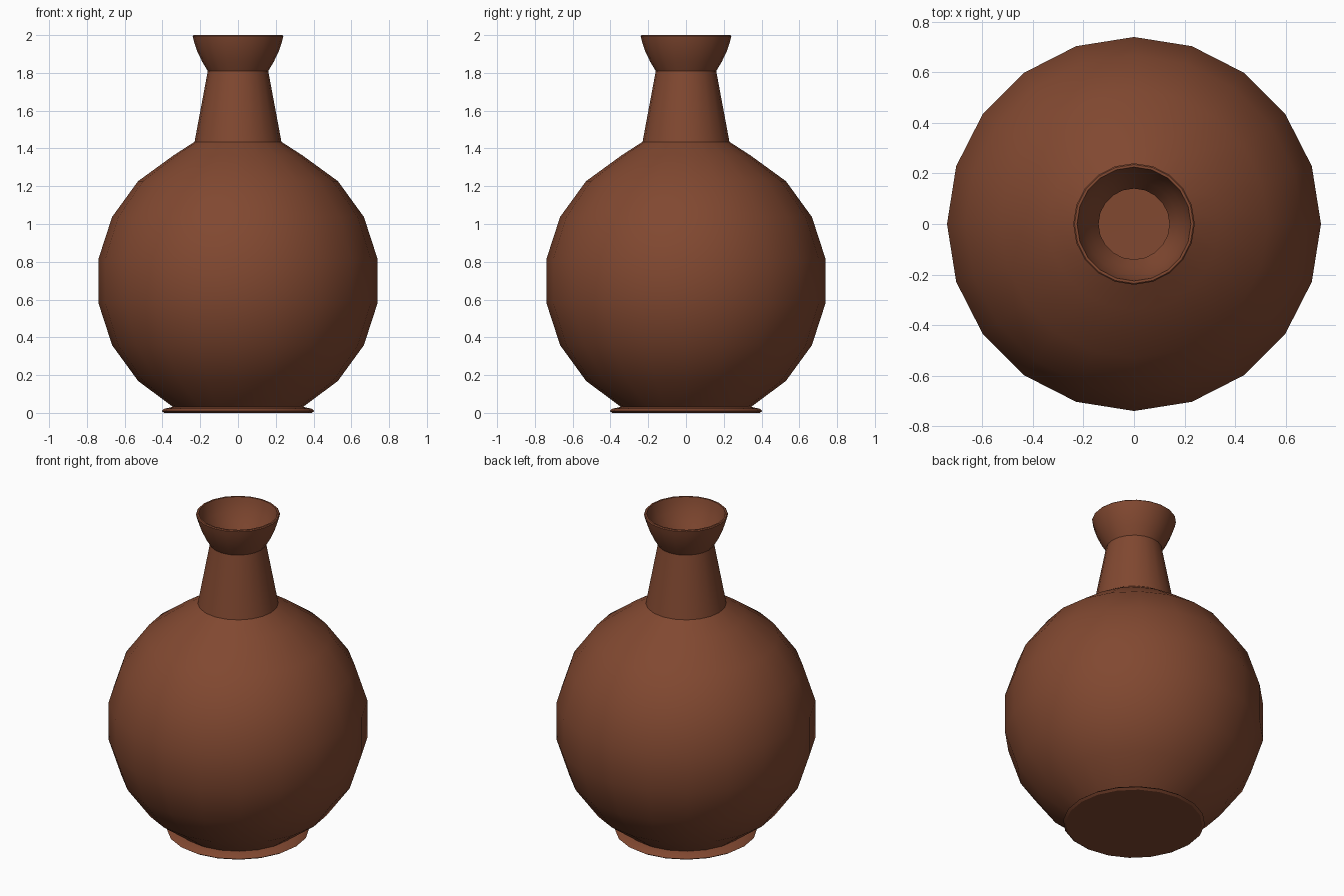
import bpy, bmesh
from math import sin, cos, pi, radians

if "Cube" in bpy.data.objects:
    bpy.data.objects.remove(bpy.data.objects["Cube"])

SIDES = 20
CENTRE, RADIUS, WALL = 0.698, 0.748, 0.02


def ball(radius, first, last):
    """Profile points along the round body, 18 degrees apart."""
    step = 18 if last > first else -18
    return [(radius * cos(radians(a)), CENTRE + radius * sin(radians(a)))
            for a in range(first, last + step, step)]


def lathe(name, profile, material):
    bm = bmesh.new()
    rings = []
    for r, z in profile:
        if r == 0:
            rings.append([bm.verts.new((0, 0, z))] * SIDES)
        else:
            rings.append([bm.verts.new((r * cos(2 * pi * i / SIDES),
                                        r * sin(2 * pi * i / SIDES), z))
                          for i in range(SIDES)])
    for low, high in zip(rings, rings[1:]):
        for i in range(SIDES):
            j = (i + 1) % SIDES
            loop = list(dict.fromkeys((low[i], low[j], high[j], high[i])))
            bm.faces.new(loop)
    bmesh.ops.recalc_face_normals(bm, faces=bm.faces)
    mesh = bpy.data.meshes.new(name)
    bm.to_mesh(mesh)
    bm.free()
    mesh.materials.append(material)
    obj = bpy.data.objects.new(name, mesh)
    bpy.context.collection.objects.link(obj)
    bpy.ops.object.select_all(action='DESELECT')
    obj.select_set(True)
    bpy.context.view_layer.objects.active = obj
    bpy.ops.object.shade_smooth_by_angle(angle=radians(30))
    return obj


clay = bpy.data.materials.new("brown_clay")
clay.diffuse_color = (0.22, 0.065, 0.03, 1)
clay.use_nodes = True
clay.node_tree.nodes["Principled BSDF"].inputs["Base Color"].default_value = clay.diffuse_color

# Foot, round body, neck and flared mouth on the outside
foot = [(0, 0), (0.39, 0), (0.405, 0.01), (0.39, 0.022), (0.345, 0.032)]
neck = [(0.23, 1.435), (0.16, 1.81)]
mouth = [(0.19, 1.86), (0.216, 1.915), (0.233, 1.965), (0.24, 1.995), (0.235, 2.0)]
outside = foot + ball(RADIUS, -63, 63)[1:] + neck + mouth

# Hollow inside, from the lip down to the floor
lip = [(0.225, 2.0), (0.218, 1.97), (0.2, 1.92), (0.173, 1.868)]
throat = [(0.14, 1.81), (0.21, 1.425)]
inside = lip + throat + ball(RADIUS - WALL, 63, -63) + [(0, 0.048)]

lathe("vase", outside + inside, clay)
